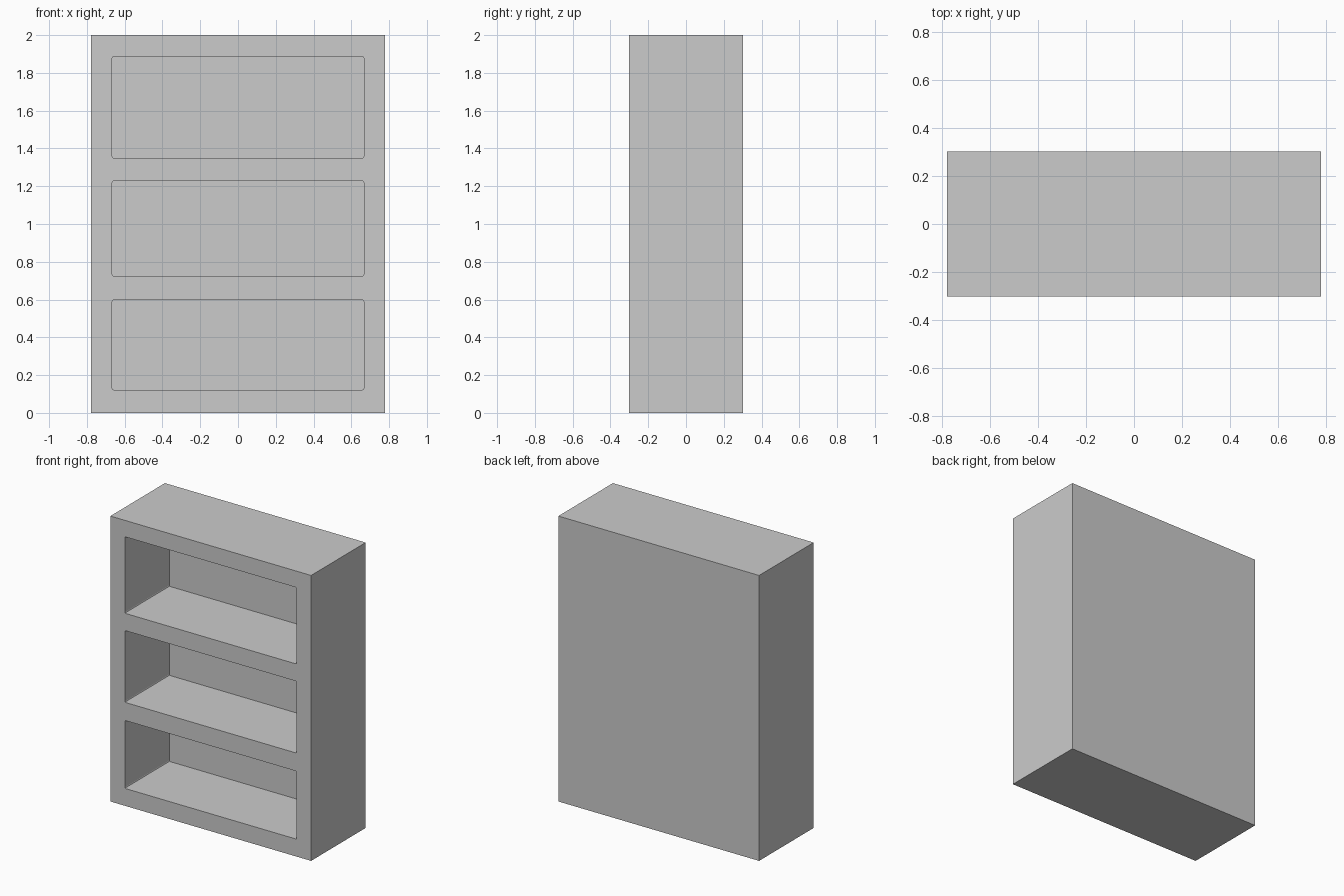
import bpy, bmesh
from mathutils import Matrix

if "Cube" in bpy.data.objects:
    bpy.data.objects.remove(bpy.data.objects["Cube"])

W, D, H = 1.556, 0.604, 2.0        # outer size
OPEN_W, BACK = 1.332, 0.11         # opening width, back panel thickness
SHELVES = [(0.122, 0.598), (0.725, 1.228), (1.349, 1.885)]


def add_box(bm, lo, hi):
    size = [b - a for a, b in zip(lo, hi)]
    mid = [(a + b) / 2 for a, b in zip(lo, hi)]
    mat = Matrix.Translation(mid) @ Matrix.Diagonal((*size, 1))
    bmesh.ops.create_cube(bm, size=1, matrix=mat)


def make_object(name, bm):
    mesh = bpy.data.meshes.new(name)
    bm.to_mesh(mesh)
    bm.free()
    obj = bpy.data.objects.new(name, mesh)
    bpy.context.collection.objects.link(obj)
    return obj


# Solid cabinet block
bm = bmesh.new()
add_box(bm, (-W / 2, -D / 2, 0), (W / 2, D / 2, H))
cabinet = make_object("bookcase_body", bm)

# Three compartments with slightly eased corners, open at the front
bm = bmesh.new()
for z0, z1 in SHELVES:
    add_box(bm, (-OPEN_W / 2, -D / 2 - 0.1, z0), (OPEN_W / 2, D / 2 - BACK, z1))
depth_edges = [e for e in bm.edges
               if abs(e.verts[0].co.y - e.verts[1].co.y) > 0.1]
bmesh.ops.bevel(bm, geom=depth_edges, offset=0.008, segments=2,
                profile=0.5, affect='EDGES')
cutter = make_object("compartment_cutter", bm)
cutter.hide_render = True

# Hollow the compartments out and discard the cutter
mod = cabinet.modifiers.new("compartments", 'BOOLEAN')
mod.operation = 'DIFFERENCE'
mod.solver = 'EXACT'
mod.object = cutter
bpy.context.view_layer.objects.active = cabinet
cabinet.select_set(True)
bpy.ops.object.modifier_apply(modifier=mod.name)
bpy.data.objects.remove(cutter)
